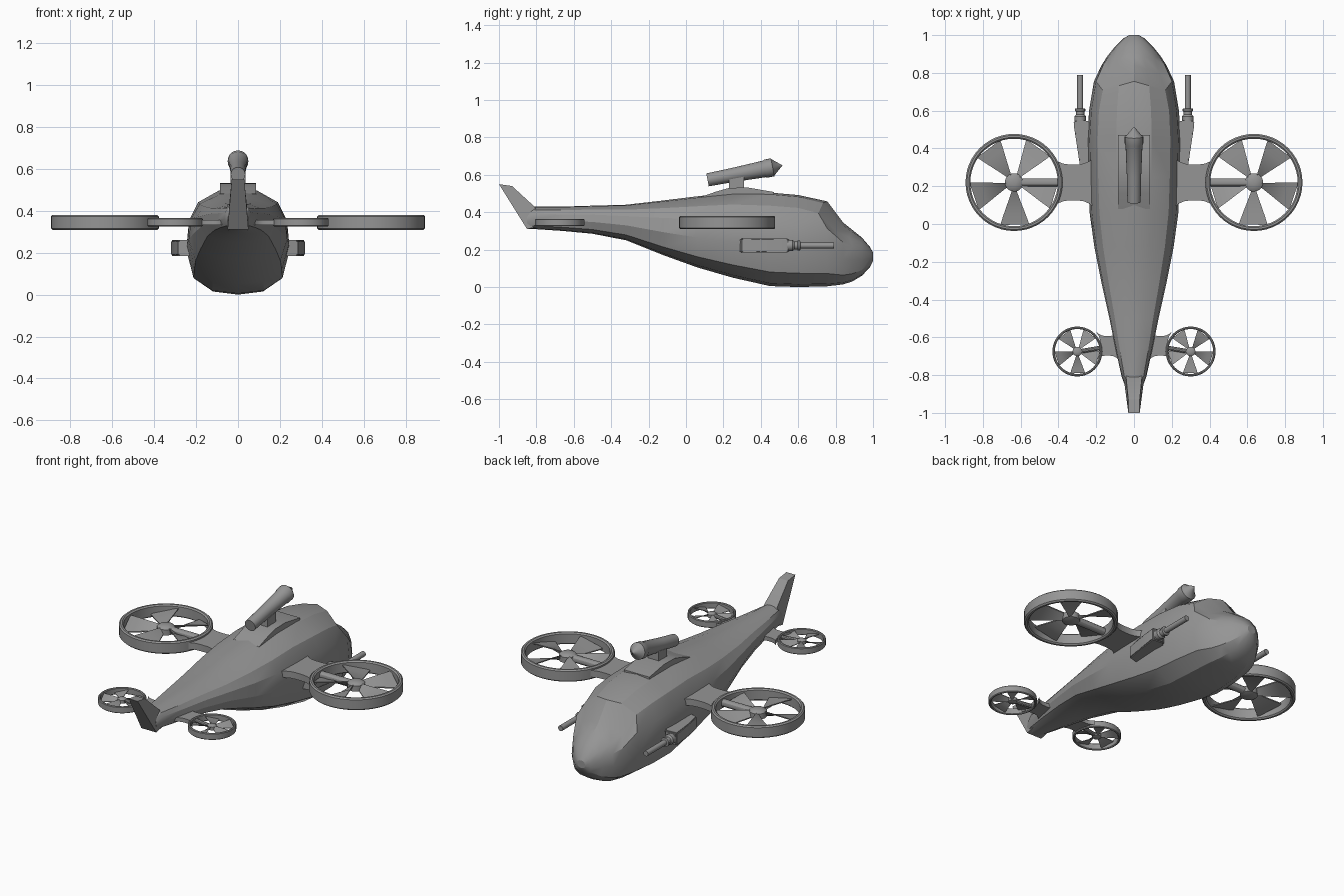
import bpy, bmesh, math
from mathutils import Vector, Matrix

if "Cube" in bpy.data.objects:
    bpy.data.objects.remove(bpy.data.objects["Cube"])

grey = bpy.data.materials.new("hull grey")
grey.diffuse_color = (0.3, 0.3, 0.3, 1)
grey.use_nodes = True
grey.node_tree.nodes["Principled BSDF"].inputs["Base Color"].default_value = grey.diffuse_color


def finish(name, bm, angle=30):
    bmesh.ops.recalc_face_normals(bm, faces=bm.faces[:])
    mesh = bpy.data.meshes.new(name)
    bm.to_mesh(mesh)
    bm.free()
    ob = bpy.data.objects.new(name, mesh)
    bpy.context.collection.objects.link(ob)
    mesh.materials.append(grey)
    bpy.ops.object.select_all(action='DESELECT')
    ob.select_set(True)
    bpy.context.view_layer.objects.active = ob
    bpy.ops.object.shade_smooth_by_angle(angle=math.radians(angle))
    return ob


def loft(bm, rings, caps=True):
    rows = [[bm.verts.new(p) for p in r] for r in rings]
    n = len(rows[0])
    for a, b in zip(rows, rows[1:]):
        for i in range(n):
            j = (i + 1) % n
            bm.faces.new((a[i], a[j], b[j], b[i]))
    if caps:
        bm.faces.new(rows[0])
        bm.faces.new(rows[-1])
    return rows


def prism(name, pts, lo, hi, axis, bevel=0.0):
    """Extrude a 2D outline along x (outline y,z) or z (outline x,y)."""
    bm = bmesh.new()
    place = (lambda p, h: (h, *p)) if axis == 'x' else (lambda p, h: (*p, h))
    loft(bm, [[place(p, h) for p in pts] for h in (lo, hi)])
    if bevel:
        bmesh.ops.bevel(bm, geom=bm.edges[:], offset=bevel, segments=2, affect='EDGES')
    return finish(name, bm)


def turned(name, start, end, profile, n=20):
    """Lathe (fraction along axis, radius) pairs around start-end."""
    a, b = Vector(start), Vector(end)
    rot = (b - a).to_track_quat('Z', 'Y')
    bm = bmesh.new()
    loft(bm, [[a + (b - a) * t + rot @ Vector((r * math.cos(k * math.tau / n),
              r * math.sin(k * math.tau / n), 0)) for k in range(n)] for t, r in profile])
    return finish(name, bm)


# Fuselage: stations of (y, bottom, top, half width, rake of the upper points)
half = [(0, 0), (.5, .03), (.86, .15), (1, .42), (.95, .68), (.78, .86), (.38, .98), (0, 1)]
section = half + [(-x, z) for x, z in half[-2:0:-1]]
stations = [
    (-.85, .31, .40, .05, 0), (-.81, .31, .43, .065, 0), (-.66, .30, .43, .098, 0),
    (-.50, .285, .435, .13, 0), (-.32, .25, .44, .17, 0), (-.12, .17, .463, .21, 0),
    (.06, .105, .485, .235, 0), (.25, .05, .505, .243, 0), (.45, .005, .505, .247, 0),
    (.60, 0, .492, .238, 0), (.755, .004, .458, .212, .06), (.84, .014, .345, .172, .05),
    (.89, .03, .305, .14, .02), (.94, .06, .265, .10, 0), (.983, .105, .215, .055, 0),
    (1.0, .14, .185, .026, 0)]
bm = bmesh.new()
loft(bm, [[(x * w, y - (rake * abs(x) if z > .8 else 0), b + z * (t - b)) for x, z in section]
          for y, b, t, w, rake in stations])
finish("fuselage", bm, 24)

# Swept tail fin, widening towards its foot
bm = bmesh.new()
fin = [(-.85, .31, .05), (-1, .55, .03), (-.93, .54, .03), (-.81, .43, .042), (-.76, .33, .05)]
loft(bm, [[(s * w, y, z) for y, z, w in fin] for s in (-1, 1)])
finish("tail_fin", bm)

# Roof fairing, mount and tilted cannon
prism("roof_fairing", [(.08, .44), (.08, .482), (.16, .51), (.23, .53), (.33, .532), (.47, .508),
                       (.47, .44)], -.085, .085, 'x')
prism("cannon_mount", [(.23, .52), (.23, .575), (.31, .59), (.31, .52)], -.035, .035, 'x')
turned("cannon", (0, .115, .573), (0, .515, .65),
       [(0, .030), (0, .035), (.35, .038), (.76, .045), (.78, .049), (.87, .049), (.88, .042), (1, .001)])


def ring_rotor(name, side, x, y, z, radius, height):
    """Shrouded fan: ring, hub and five pitched blades."""
    wall, h = radius * .1, height / 2
    c = h * .2
    loop = [(radius - wall, -h + c), (radius - wall * .7, -h), (radius - wall * .3, -h), (radius, -h + c),
            (radius, h - c), (radius - wall * .3, h), (radius - wall * .7, h), (radius - wall, h - c)]
    n = 48
    bm = bmesh.new()
    rings = [[(x * side + r * math.cos(k * math.tau / n), y + r * math.sin(k * math.tau / n), z + dz)
              for r, dz in loop] for k in range(n + 1)]
    loft(bm, rings, caps=False)
    bmesh.ops.remove_doubles(bm, verts=bm.verts[:], dist=1e-5)
    finish(name + "_ring", bm, 40)

    turned(name + "_hub", (x * side, y, z - h * .75), (x * side, y, z + h * .8),
           [(0, radius * .1), (.15, radius * .19), (.75, radius * .19), (.92, radius * .14), (1, radius * .05)])

    bm = bmesh.new()
    for i in range(5):
        mid = math.radians(53 + 72 * i)
        rings = []
        for f, spread in ((.12, 14), (.4, 18), (.7, 19), (.92, 19)):
            pts = []
            for d, lift, t in ((-1, -.45, -1), (1, .45, -1), (1, .45, 1), (-1, -.45, 1)):
                a = mid + d * math.radians(spread)
                pts.append((side * (x + f * radius * math.cos(a)), y + f * radius * math.sin(a),
                            z + lift * h + t * radius * .012))
            rings.append(pts)
        loft(bm, rings)
    finish(name + "_blades", bm)


def wing(name, side, x, y, z, radius, root, flare, waist, thick):
    """Flat pylon with concave edges that meets the ring along its arc."""
    inner = x - radius
    top = []
    for k in range(9):
        t = k / 8
        w = waist + (flare - waist) * abs(2 * t - 1) ** 3
        end = x - math.sqrt((radius * .95) ** 2 - flare ** 2)
        top.append((root + (end - root) * t, w))
    arc = [(x - math.sqrt((radius * .95) ** 2 - v ** 2), v) for v in (flare * .6, 0, -flare * .6)]
    outline = top + arc + [(px, -w) for px, w in reversed(top)]
    outline = [(.02, flare)] + outline + [(.02, -flare)]
    prism(name, [(side * px, y + v) for px, v in outline], z - thick, z + thick, 'z')


for side, tag in ((-1, "left"), (1, "right")):
    # Large main fans on wings
    ring_rotor(tag + "_main_fan", side, .635, .22, .345, .257, .072)
    wing(tag + "_wing", side, .635, .22, .345, .257, .21, .135, .095, .02)
    turned(tag + "_main_strut", (side * .39, .22, .345), (side * .62, .22, .345), [(0, .022), (1, .022)], 12)

    # Small tail fans
    ring_rotor(tag + "_tail_fan", side, .30, -.675, .345, .132, .04)
    wing(tag + "_tail_wing", side, .30, -.645, .345, .132, .08, .075, .052, .012)
    turned(tag + "_tail_strut", (side * .17, -.655, .345), (side * .29, -.675, .345), [(0, .012), (1, .012)], 10)

    # Side gun: tapered pod, collar and barrel
    pod = [(.20, .28), (.285, .30), (.30, .40), (.32, .53), (.318, .545), (.25, .55), (.20, .50)]
    prism(tag + "_gun_pod", [(side * px, py) for px, py in pod], .185, .26, 'z', .006)
    turned(tag + "_gun", (side * .285, .54, .222), (side * .285, .79, .222),
           [(0, .03), (.12, .03), (.16, .022), (.22, .022), (.23, .027), (.28, .027), (.29, .016), (1, .016)], 14)
